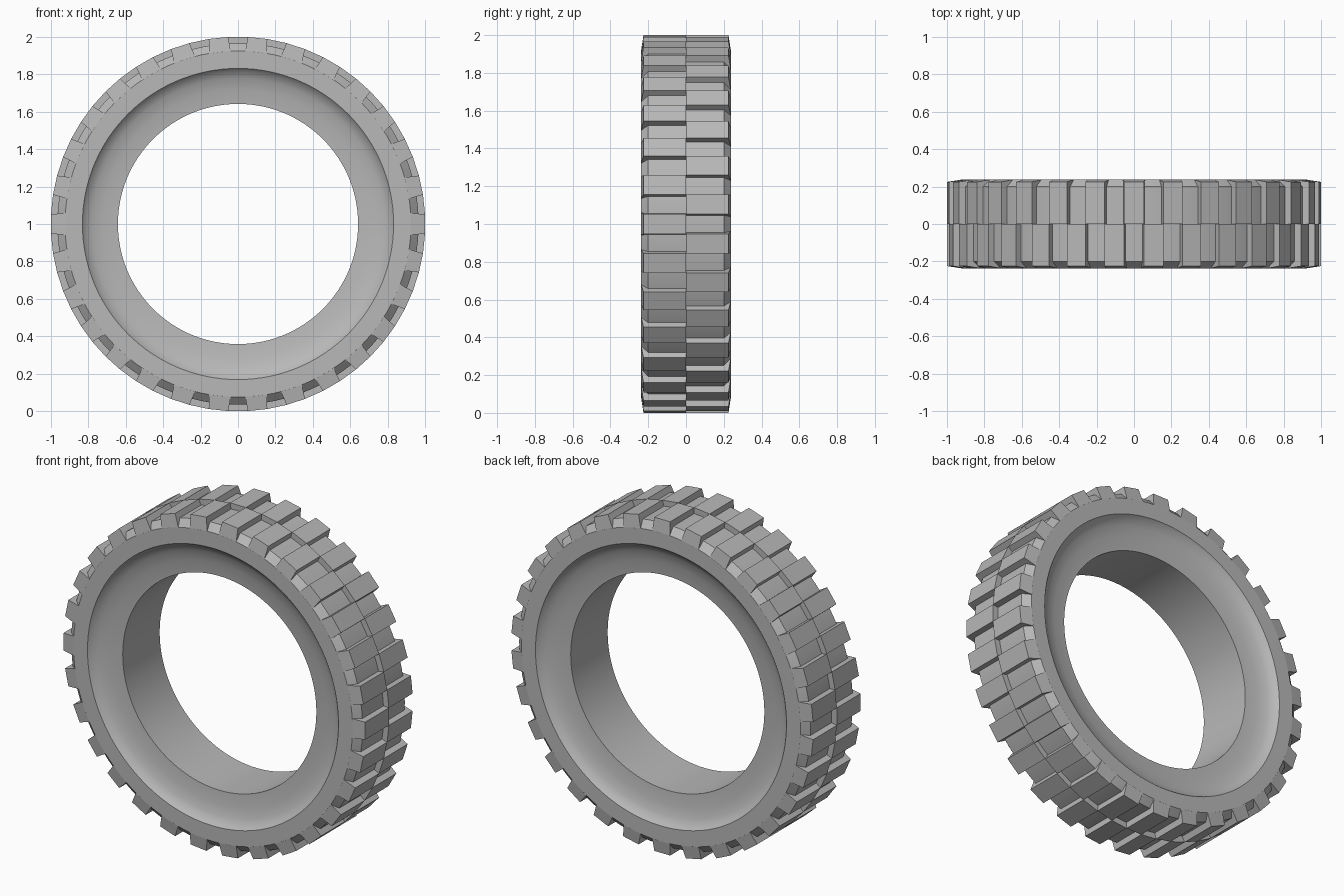
import bpy, bmesh
from math import sin, cos, radians

cube = bpy.data.objects.get("Cube")
if cube:
    bpy.data.objects.remove(cube, do_unlink=True)

LUGS = 30            # tread blocks on each side
SEGMENTS = 120       # steps around the casing
HALF_LUG = 3.0       # half angle of a block at the top, degrees
FLARE = 0.6          # extra half angle at the block foot
FOOT = 0.925         # radius where the side wall ends
EDGE = 0.237         # half width of the tyre

rubber = bpy.data.materials.new("grey_rubber")
rubber.use_nodes = True
colour = (0.48, 0.48, 0.48, 1)
rubber.diffuse_color = colour
rubber.node_tree.nodes["Principled BSDF"].inputs["Base Color"].default_value = colour


def polar(radius, degrees, y):
    """Point on the wheel, angle measured from the top towards +x."""
    a = radians(degrees)
    return (radius * sin(a), y, 1 + radius * cos(a))


def finish(bm, name):
    bmesh.ops.recalc_face_normals(bm, faces=bm.faces)
    mesh = bpy.data.meshes.new(name)
    bm.to_mesh(mesh)
    bm.free()
    mesh.materials.append(rubber)
    obj = bpy.data.objects.new(name, mesh)
    bpy.context.collection.objects.link(obj)
    return obj


# Casing: closed ring with dished side walls, straight bore and bevelled floor
half = [(0.642, 0.175), (0.72, 0.182), (0.78, 0.198), (0.815, 0.216),
        (0.832, EDGE), (FOOT, EDGE), (0.966, 0.2)]
profile = half + [(r, -y) for r, y in reversed(half)]
bm = bmesh.new()
rings = [[bm.verts.new(polar(r, 360 * i / SEGMENTS, y)) for r, y in profile]
         for i in range(SEGMENTS)]
for i, ring in enumerate(rings):
    after = rings[(i + 1) % SEGMENTS]
    for j in range(len(profile)):
        k = (j + 1) % len(profile)
        bm.faces.new((ring[j], ring[k], after[k], after[j]))
casing = finish(bm, "tyre_casing")
bpy.ops.object.select_all(action="DESELECT")
casing.select_set(True)
bpy.context.view_layer.objects.active = casing
bpy.ops.object.shade_smooth_by_angle(angle=radians(30))


# Tread blocks: one row per side, the rows staggered by half a pitch
def tread_row(name, side, offset):
    bm = bmesh.new()
    top = 1 / cos(radians(HALF_LUG))
    section = [(top, 0, 0), (top, 0.225, 0), (FOOT, EDGE, FLARE), (FOOT, 0, FLARE)]
    for n in range(LUGS):
        middle = offset + n * 360 / LUGS
        ends = [[bm.verts.new(polar(r, middle + s * (HALF_LUG + f), side * y))
                 for r, y, f in section] for s in (-1, 1)]
        for end in ends:
            bm.faces.new(end)
        for j in range(4):
            k = (j + 1) % 4
            bm.faces.new((ends[0][j], ends[0][k], ends[1][k], ends[1][j]))
    return finish(bm, name)


tread_row("front_tread_blocks", -1, 180 / LUGS)
tread_row("back_tread_blocks", 1, 0)
